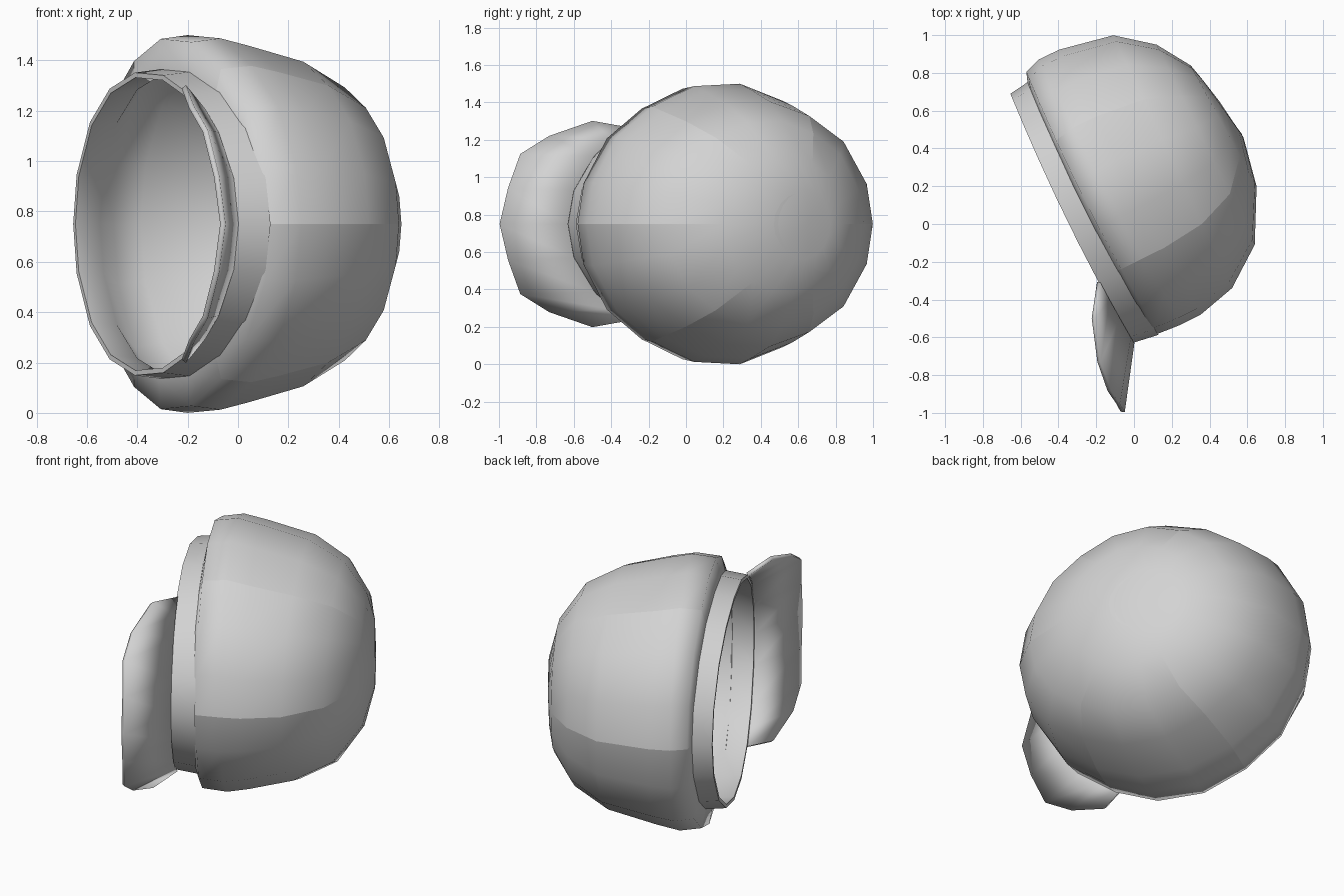
import bpy, bmesh
from math import sin, cos, radians
from mathutils import Vector

if "Cube" in bpy.data.objects:
    bpy.data.objects.remove(bpy.data.objects["Cube"])

fabric = bpy.data.materials.new("grey_fabric")
fabric.use_nodes = True
GREY = (0.65, 0.65, 0.65, 1)
fabric.diffuse_color = GREY
bsdf = next(n for n in fabric.node_tree.nodes if n.type == 'BSDF_PRINCIPLED')
bsdf.inputs["Base Color"].default_value = GREY
bsdf.inputs["Roughness"].default_value = 0.8

# Half a turn of spokes, mirrored; every third spoke is a panel seam
HALF = [0, 18, 40, 60, 80, 100, 120, 140, 162, 180]
ANGLES = HALF + [-a for a in HALF[-2:0:-1]]
SIDES = len(ANGLES)
FRONT = Vector((0.447, -0.894, 0))
UP = Vector((0.894, 0.447, 0))


def place(s, h, side):
    """Cap coordinates (forward, up, sideways) to the cap lying on its side."""
    return FRONT * s + UP * h + Vector((0, 0, 0.75 + side))


def ring_point(ring, degrees, inset=1.0):
    """Point on a tilted oval given by its front, back, half width and sag."""
    front, front_h, back, back_h, half_width, sag = ring
    c, s = cos(radians(degrees)), sin(radians(degrees))
    return place((front + back) / 2 + (front - back) / 2 * c * inset,
                 (front_h + back_h) / 2 + (front_h - back_h) / 2 * c - sag * s * s,
                 half_width * s * inset * (1 - 0.05 * c))


def make_ring(bm, ring, inset=1.0):
    return [bm.verts.new(ring_point(ring, a, inset if abs(a) in (60, 120) else 1))
            for a in ANGLES]


def loft(bm, rows, closed=True):
    n = len(rows[0])
    for lower, upper in zip(rows, rows[1:]):
        for i in range(n if closed else n - 1):
            j = (i + 1) % n
            bm.faces.new((lower[i], lower[j], upper[j], upper[i]))


def cap_off(bm, row, point):
    apex = bm.verts.new(point)
    for i in range(SIDES):
        bm.faces.new((row[i], row[(i + 1) % SIDES], apex))


def thinner(ring, t=0.02):
    front, front_h, back, back_h, half_width, sag = ring
    return (front - t, front_h, back + t, back_h, half_width - t, sag)


def finish(bm, name, smooth_angle=None):
    bmesh.ops.recalc_face_normals(bm, faces=bm.faces)
    for f in bm.faces:
        f.smooth = True
    mesh = bpy.data.meshes.new(name)
    bm.to_mesh(mesh)
    bm.free()
    mesh.materials.append(fabric)
    ob = bpy.data.objects.new(name, mesh)
    bpy.context.collection.objects.link(ob)
    if smooth_angle:
        bpy.ops.object.select_all(action='DESELECT')
        ob.select_set(True)
        bpy.context.view_layer.objects.active = ob
        bpy.ops.object.shade_smooth_by_angle(angle=radians(smooth_angle))
    return ob


# Crown: front reach and height, back reach and height, half width, sag
crown_rings = [
    (0.555, -0.17, -0.92, -0.17, 0.61, 0.03),
    (0.577, -0.143, -0.975, -0.15, 0.74, 0.03),
    (0.588, -0.013, -1.005, -0.06, 0.755, 0.01),
    (0.588, 0.098, -1.003, 0.06, 0.725, 0),
    (0.536, 0.313, -0.943, 0.349, 0.66, 0),
    (0.384, 0.523, -0.796, 0.532, 0.555, 0),
    (0.112, 0.67, -0.617, 0.644, 0.37, 0),
    (-0.152, 0.724, -0.53, 0.665, 0.19, 0),
]
bm = bmesh.new()
rows = [make_ring(bm, r, 0.985) for r in crown_rings]
loft(bm, rows)
cap_off(bm, rows[-1], place(-0.38, 0.695, 0))
# Stitched panel seams as sharp edges
for lower, upper in zip(rows[:-2], rows[1:-1]):
    for i in range(0, SIDES, 3):
        bm.edges.get((lower[i], upper[i])).smooth = False
finish(bm, "crown")

# Headband: outer wall and thin rim of the opening
TOP = (0.583, -0.147, -0.925, -0.16, 0.62, 0.03)
RIM = (0.56, -0.29, -0.91, -0.277, 0.605, 0.025)
bm = bmesh.new()
loft(bm, [make_ring(bm, r) for r in (TOP, RIM, thinner(RIM))])
finish(bm, "headband", 35)

# Lining: smooth inner shell from the rim up into the crown
bm = bmesh.new()
rows = [make_ring(bm, thinner(r)) for r in [RIM, TOP] + crown_rings[2:]]
loft(bm, rows)
cap_off(bm, rows[-1], place(-0.38, 0.67, 0))
lining = finish(bm, "lining")
lining.data.flip_normals()

# Visor: curved plate from the headband rim to its outer edge
inner_angles = (0, 18, 38, 50, 60)
outer_half = [(-0.06, -0.995, 0), (-0.085, -0.95, 0.19), (-0.13, -0.885, 0.37),
              (-0.185, -0.73, 0.465), (-0.215, -0.5, 0.545)]
bm = bmesh.new()
inner, outer = [], []
for k in range(-4, 5):
    sign = -1 if k < 0 else 1
    x, y, z = outer_half[abs(k)]
    inner.append(bm.verts.new(ring_point(RIM, sign * inner_angles[abs(k)])))
    outer.append(bm.verts.new((x, y, 0.75 + sign * z)))
loft(bm, [inner, outer], closed=False)
visor = finish(bm, "visor", 35)
solid = visor.modifiers.new("thickness", 'SOLIDIFY')
solid.thickness = 0.022
solid.offset = 0
